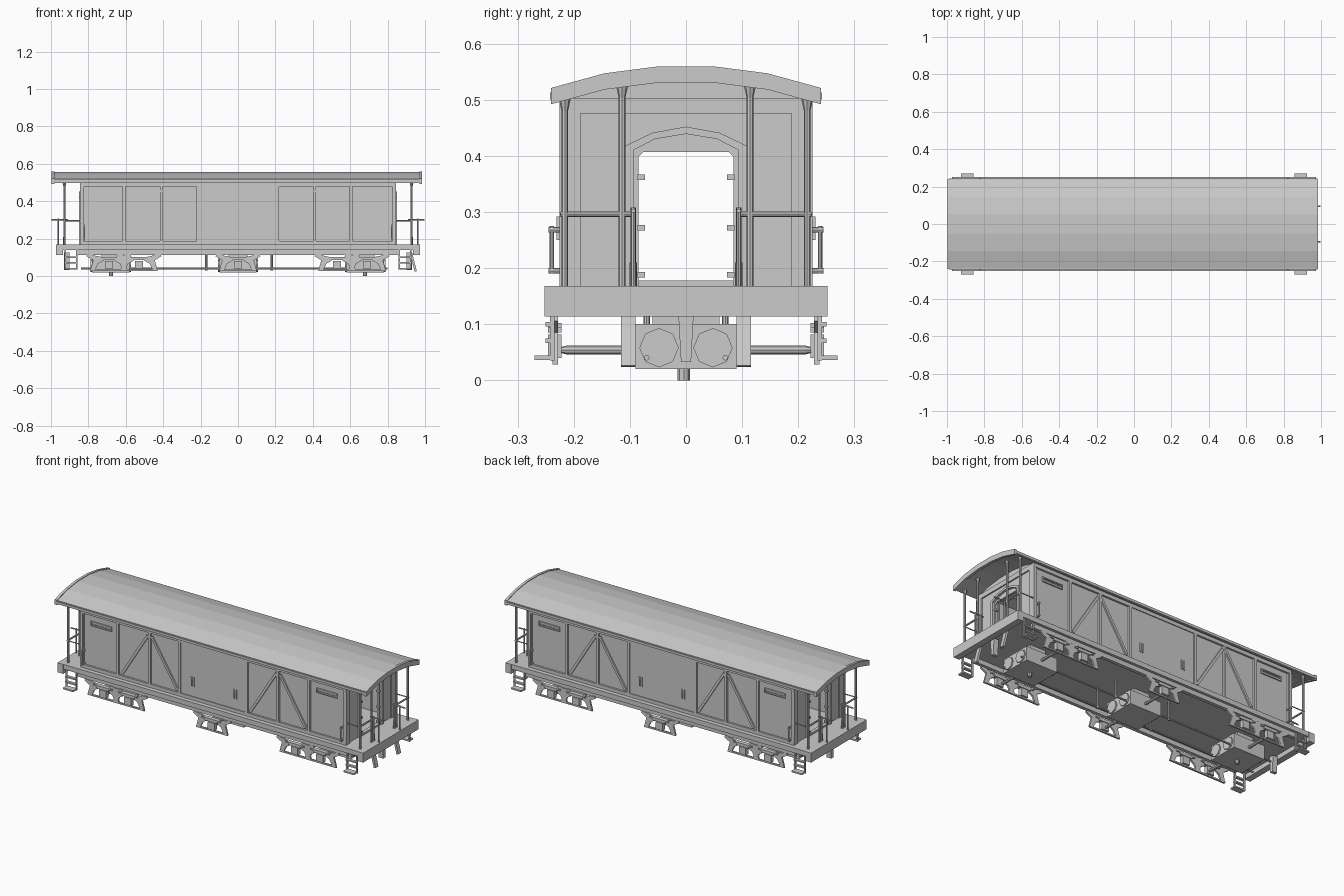
import bpy, bmesh, math
from mathutils import Vector

if "Cube" in bpy.data.objects:
    bpy.data.objects.remove(bpy.data.objects["Cube"])


def finish(name, bm):
    bmesh.ops.recalc_face_normals(bm, faces=bm.faces)
    me = bpy.data.meshes.new(name)
    bm.to_mesh(me)
    bm.free()
    ob = bpy.data.objects.new(name, me)
    bpy.context.collection.objects.link(ob)
    return ob


def prism(name, pts, axis, lo, hi):
    # Extrude a closed 2D outline along x (points are y,z) or y (points are x,z)
    bm = bmesh.new()
    place = (lambda a, b, t: (t, a, b)) if axis == 'x' else (lambda a, b, t: (a, t, b))
    rings = [[bm.verts.new(place(a, b, t)) for a, b in pts] for t in (lo, hi)]
    bm.faces.new(rings[0])
    bm.faces.new(rings[1])
    n = len(pts)
    for i in range(n):
        j = (i + 1) % n
        bm.faces.new((rings[0][i], rings[0][j], rings[1][j], rings[1][i]))
    return finish(name, bm)


def box(name, x0, x1, y0, y1, z0, z1):
    return prism(name, [(x0, z0), (x1, z0), (x1, z1), (x0, z1)], 'y', y0, y1)


def strip(name, p, q, w, lo, hi):
    # Flat bar between two x,z points, extruded along y
    a, b = Vector(p), Vector(q)
    d = (b - a).normalized() * w / 2
    n = Vector((-d.y, d.x))
    return prism(name, [tuple(v) for v in (a + n, b + n, b - n, a - n)], 'y', lo, hi)


def rod(name, p, q, r, r2=None, sides=8):
    a, b = Vector(p), Vector(q)
    bm = bmesh.new()
    bmesh.ops.create_cone(bm, cap_ends=True, segments=sides, radius1=r,
                          radius2=r if r2 is None else r2, depth=(b - a).length)
    ob = finish(name, bm)
    ob.rotation_mode = 'QUATERNION'
    ob.rotation_quaternion = (b - a).to_track_quat('Z', 'Y')
    ob.location = (a + b) / 2
    return ob


# Faceted arched roof with a raised rim at each end
top = [(-.238, .518), (-.144, .544), (-.052, .556), (.052, .556), (.144, .544), (.238, .518)]
under = [(y, z - .021) for y, z in top]
prism("roof", top + under[::-1], 'x', -.99, .98)
rim_top = [(y * 1.01, z + .003) for y, z in top]
rim_low = [(y * 1.01, z - .026) for y, z in top]
for x in (-.997, .97):
    prism("roof_rim", rim_top + rim_low[::-1], 'x', x, x + .015)
for s in (-1, 1):
    y = sorted((s * .232, s * .242))
    box("roof_gutter", -.99, .98, *y, .5, .513)

# Floor platform, end beams and side sills
box("platform", -.972, .968, -.25, .25, .14, .168)
for s in (-1, 1):
    x = sorted((s * .935, s * .972))
    box("end_beam", *x, -.252, .252, .114, .168)
    y = sorted((s * .215, s * .235))
    box("side_sill", -.86, .86, *y, .114, .14)

# Side walls with frames, braces, vents and sliding doors
for s in (-1, 1):
    def span(a, b):
        return sorted((s * a, s * b))
    box("side_wall", -.84, .84, *span(.203, .214), .168, .503)
    fr = span(.213, .225)
    box("top_rail", -.845, .845, *fr, .48, .503)
    box("bottom_rail", -.845, .845, *fr, .168, .187)
    for x in (-.838, -.61, -.408, -.215, .21, .408, .605, .838):
        box("wall_batten", x - .008, x + .008, *fr, .187, .48)
    for m in (-1, 1):
        strip("diagonal_brace", (m * .585, .195), (m * .42, .46), .014, *span(.213, .222))
        strip("diagonal_brace", (m * .23, .195), (m * .396, .46), .014, *span(.213, .222))
        v = span(.213, .221)
        for z in (.421, .442):
            box("vent_frame", m * .717 - .066, m * .717 + .066, *v, z - .003, z + .003)
        for dx in (-.063, .063):
            box("vent_frame", m * .717 + dx - .003, m * .717 + dx + .003, *v, .421, .442)
        for z in (.428, .435):
            box("vent_slat", m * .717 - .06, m * .717 + .06, *span(.213, .217), z - .002, z + .002)
        # Door handle and corner grab rail
        box("door_handle", m * .135 - .003, m * .135 + .003, *span(.22, .231), .25, .292)
        box("handle_plate", m * .135 - .012, m * .135 + .012, *span(.219, .223), .245, .297)
        rod("grab_rail", (m * .822, s * .239, .19), (m * .822, s * .239, .275), .004)
        for z in (.195, .268):
            rod("grab_rail_mount", (m * .822, s * .215, z), (m * .822, s * .245, z), .005)
    box("sliding_door", -.207, .202, *span(.213, .22), .187, .48)

# End walls with door openings, arched frames and trim
half = [(.085, .168), (.085, .398), (.076, .407)]
opening = half + [(-y, z) for y, z in half[::-1]]
outer = [(-.214, .168), (-.214, .504), (-.144, .523), (-.052, .535),
         (.052, .535), (.144, .523), (.214, .504), (.214, .168)]
arch = [(-.108, .168), (-.108, .418), (-.06, .441), (0, .452),
        (.06, .441), (.108, .418), (.108, .168)]
arch_in = [(.094, .168), (.094, .41), (.055, .43), (0, .439), (-.055, .43), (-.094, .41), (-.094, .168)]
for s in (-1, 1):
    prism("end_wall", outer + opening, 'x', s * .825, s * .837)
    prism("door_arch_frame", arch + arch_in, 'x', s * .835, s * .85)
    x = sorted((s * .825, s * .845))
    box("door_sill", *x, -.085, .085, .168, .178)
    box("end_top_trim", *x, -.222, .222, .475, .502)
    for m in (-1, 1):
        y = sorted((m * .188, m * .224))
        box("corner_trim", *x, *y, .168, .476)
        for z in (.188, .272, .362):
            y = sorted((m * .073, m * .086))
            box("door_hinge", *x, *y, z - .005, z + .005)

# Porch posts, railings and gates
for s in (-1, 1):
    x = s * .928
    for m in (-1, 1):
        for y, z in ((.216, .503), (.114, .526)):
            rod("porch_post", (x, m * y, .168), (x, m * y, z), .006)
            rod("post_flare", (x, m * y, z - .022), (x, m * y, z), .006, .011)
        rod("porch_rail", (x, m * .224, .296), (x, m * .092, .296), .005)
        rod("gate_post", (x, m * .094, .168), (x, m * .094, .308), .005)
        rod("gate_post_foot", (x, m * .094, .168), (x, m * .094, .21), .007)
        rod("gate_handle", (x - s * .02, m * .094, .302), (s * .998, m * .094, .302), .004)
        rod("gate_lever", (s * .962, m * .094, .168), (s * .962, m * .094, .308), .004)
        rod("side_chain_bar", (s * .84, m * .222, .296), (x, m * .222, .296), .003)

# Corner step ladders
for sx in (-1, 1):
    for s in (-1, 1):
        cx = sx * .892
        for dx in (-.031, .031):
            y = sorted((s * .234, s * .242))
            box("step_hanger", cx + dx - .004, cx + dx + .004, *y, .035, .14)
        for z, out in ((.036, .27), (.066, .25), (.096, .25)):
            y = sorted((s * .234, s * out))
            box("step_tread", cx - .033, cx + .033, *y, z, z + .008)

# Axle guards along both edges
for cx in (-.69, -.53, 0, .53, .69):
    for s in (-1, 1):
        y = sorted((s * .228, s * .238))
        for m in (-1, 1):
            leg = [(.03, .1), (.115, .118), (.12, .106), (.085, .085), (.1, .03),
                   (.075, .03), (.058, .066), (.03, .082)]
            prism("axle_guard_leg", [(cx + m * a, z) for a, z in leg], 'y', *y)
        box("axle_guard_tie", cx - .1, cx + .1, *y, .028, .036)
        y = sorted((s * .222, s * .246))
        box("axle_box", cx - .022, cx + .022, *y, .04, .082)
        box("spring_top", cx - .06, cx + .06, *y, .094, .102)
        box("spring_bottom", cx - .04, cx + .04, *y, .085, .094)

# Centre housings with octagonal covers, cross shafts and pivot nubs
for cx in (-.68, 0, .68):
    box("truck_housing", cx - .1, cx + .1, -.09, .09, .02, .1)
    rod("cross_shaft", (cx, -.212, .054), (cx, .212, .054), .008)
    for m in (-1, 1):
        rod("shaft_tip", (cx, m * .212, .054), (cx, m * .228, .054), .008, .004)
        for e in (-1, 1):
            rod("octagon_cover", (cx + e * .095, m * .048, .058), (cx + e * .108, m * .048, .058), .035)
    if cx:
        rod("pivot_nub", (cx, -.004, 0), (cx, -.004, .02), .011)
    box("housing_mount", cx - .05, cx + .05, -.06, .06, .1, .14)

# Long brake rods and hangers
for s in (-1, 1):
    rod("brake_rod", (-.84, s * .07, .04), (.8, s * .07, .04), .005)
    for x in (-.17, .18):
        rod("rod_hanger", (x, s * .07, .03), (x, s * .07, .14), .006)
    # Slanted end struts and couplers
    y0, y1 = sorted((s * .09, s * .116))
    strip("end_strut", (.925, .125), (.95, .025), .012, y0, y1)
    prism("coupler_hook", [(-.014, .125), (.014, .125), (.009, .033), (-.009, .033)], 'x', s * .9, s * .93)
